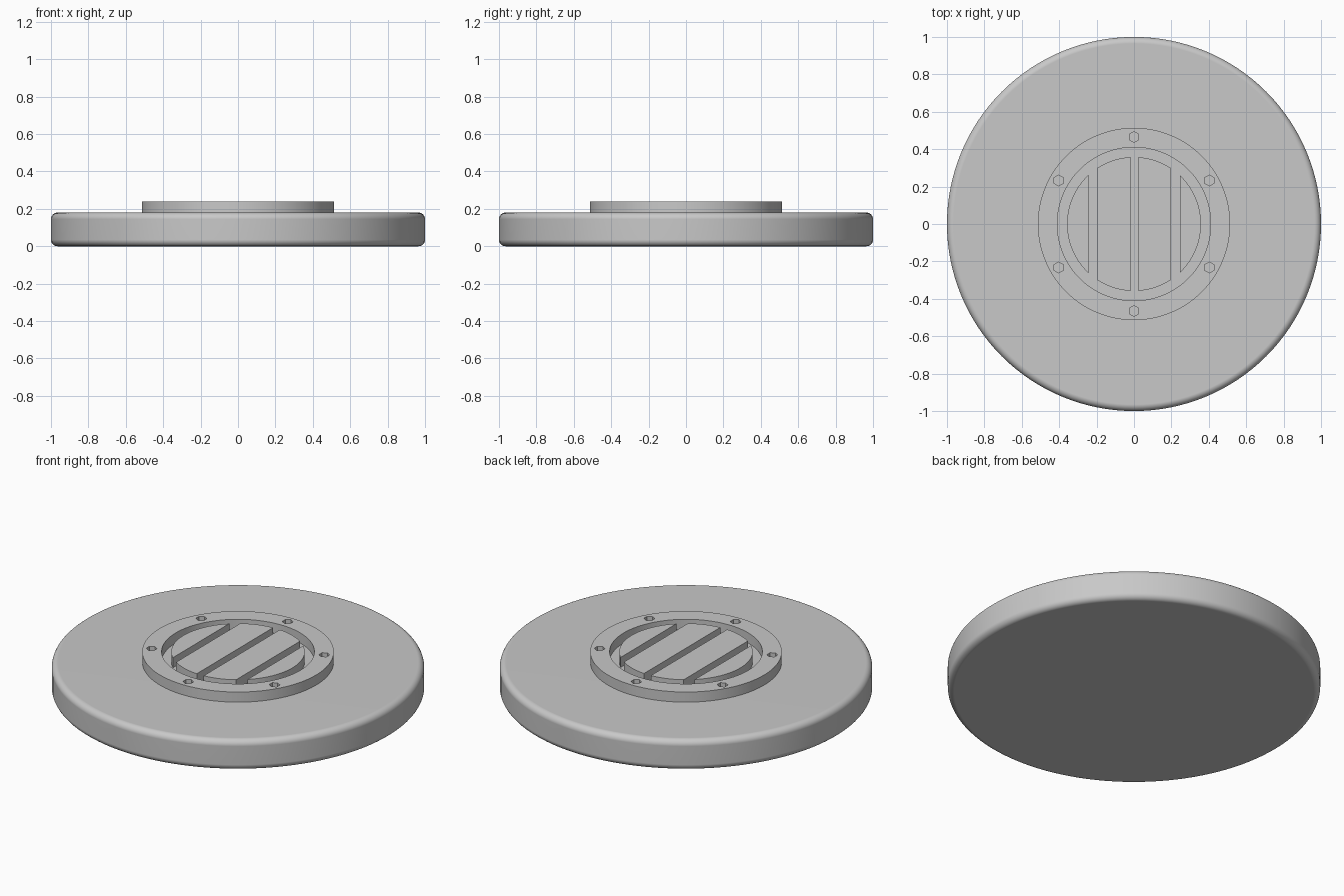
import bpy, bmesh, math
from mathutils import Matrix

cube = bpy.data.objects.get("Cube")
if cube:
    bpy.data.objects.remove(cube, do_unlink=True)

GREY = (0.58, 0.58, 0.58, 1.0)
metal = bpy.data.materials.new("grey metal")
metal.use_nodes = True
metal.diffuse_color = GREY
metal.node_tree.nodes["Principled BSDF"].inputs["Base Color"].default_value = GREY

DECK, TOP, SUNK = 0.18, 0.24, 0.16   # disc top, raised top, hidden base of raised parts
SIDES = 128


def finish(name, bm):
    bmesh.ops.recalc_face_normals(bm, faces=bm.faces)
    mesh = bpy.data.meshes.new(name)
    bm.to_mesh(mesh)
    bm.free()
    obj = bpy.data.objects.new(name, mesh)
    bpy.context.collection.objects.link(obj)
    mesh.materials.append(metal)
    return obj


def smooth(obj):
    bpy.ops.object.select_all(action='DESELECT')
    obj.select_set(True)
    bpy.context.view_layer.objects.active = obj
    bpy.ops.object.shade_smooth_by_angle(angle=math.radians(30))


def prism(bm, outline, z0, z1):
    """Extrude a closed 2D outline from z0 to z1."""
    face = bm.faces.new([bm.verts.new((x, y, z0)) for x, y in outline])
    result = bmesh.ops.extrude_face_region(bm, geom=[face], use_keep_orig=True)
    verts = [v for v in result["geom"] if isinstance(v, bmesh.types.BMVert)]
    bmesh.ops.translate(bm, verts=verts, vec=(0, 0, z1 - z0))


def lathe(name, profile, closed):
    """Spin an (r, z) profile around the z axis."""
    bm = bmesh.new()
    verts = [bm.verts.new((r, 0, z)) for r, z in profile]
    edges = [bm.edges.new(p) for p in zip(verts, verts[1:])]
    if closed:
        edges.append(bm.edges.new((verts[-1], verts[0])))
    bmesh.ops.spin(bm, geom=verts + edges, axis=(0, 0, 1), cent=(0, 0, 0),
                   angle=math.tau, steps=SIDES, use_duplicate=False)
    bmesh.ops.remove_doubles(bm, verts=bm.verts, dist=0.0002)
    return finish(name, bm)


# Main disc with rounded rims
FILLET, STEPS = 0.035, 8
arc = [math.pi / 2 * i / STEPS for i in range(STEPS + 1)]
lower = [(1 - FILLET + FILLET * math.sin(a), FILLET - FILLET * math.cos(a)) for a in arc]
upper = [(r, DECK - z) for r, z in reversed(lower)]
disc = lathe("disc_body", [(0, 0)] + lower + upper + [(0, DECK)], False)
smooth(disc)
disc.modifiers.new("flat caps", 'WEIGHTED_NORMAL').keep_sharp = True

# Raised ring with six hexagonal sockets
ring = lathe("raised_ring", [(0.41, SUNK), (0.514, SUNK), (0.514, TOP), (0.41, TOP)], True)
bm = bmesh.new()
for k in range(6):
    angle = math.radians(30 + 60 * k)
    cx, cy = 0.465 * math.cos(angle), 0.465 * math.sin(angle)
    hexagon = [(cx + 0.029 * math.cos(math.radians(30 + 60 * i)),
                cy + 0.029 * math.sin(math.radians(30 + 60 * i))) for i in range(6)]
    prism(bm, hexagon, SUNK - 0.05, TOP + 0.05)
cutter = finish("socket_cutter", bm)
cut = ring.modifiers.new("sockets", 'BOOLEAN')
cut.operation, cut.solver, cut.object = 'DIFFERENCE', 'EXACT', cutter
bpy.context.view_layer.update()
cut_mesh = bpy.data.meshes.new_from_object(
    ring.evaluated_get(bpy.context.evaluated_depsgraph_get()))
ring.modifiers.clear()
ring.data = cut_mesh
bpy.data.objects.remove(cutter, do_unlink=True)
smooth(ring)

# Centre grille: a round pad split into four slats by three grooves
RADIUS = 0.358


def slat(name, x0, x1):
    a0, a1 = (math.acos(max(-1, min(1, x / RADIUS))) for x in (x1, x0))
    n = 24
    top = [a0 + (a1 - a0) * i / n for i in range(n + 1)]
    points = [(RADIUS * math.cos(a), RADIUS * math.sin(a)) for a in top]
    points += [(x, -y) for x, y in reversed(points) if y > 0.0001]
    bm = bmesh.new()
    prism(bm, points, SUNK, TOP)
    smooth(finish(name, bm))


slat("slat_right_outer", -RADIUS, -0.242)
slat("slat_right_inner", -0.195, -0.02)
slat("slat_left_inner", 0.025, 0.197)
slat("slat_left_outer", 0.245, RADIUS)
